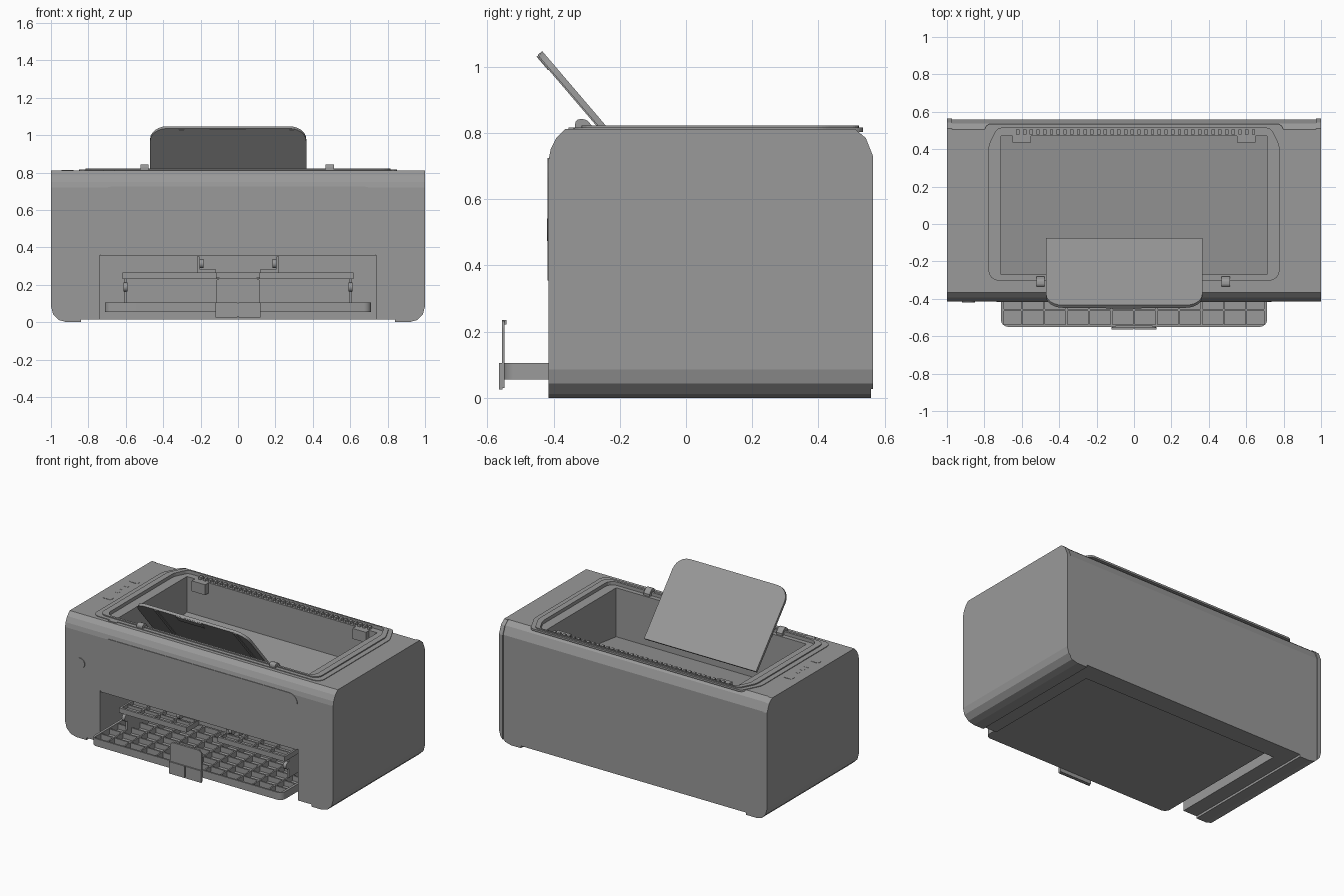
import bpy, bmesh, math
from mathutils import Vector, Matrix

if "Cube" in bpy.data.objects:
    bpy.data.objects.remove(bpy.data.objects["Cube"])

grey = bpy.data.materials.new("plain grey")
grey.use_nodes = True
colour = (0.32, 0.32, 0.32, 1)
grey.diffuse_color = colour
grey.node_tree.nodes["Principled BSDF"].inputs["Base Color"].default_value = colour


def make(name, bm):
    bmesh.ops.recalc_face_normals(bm, faces=bm.faces)
    mesh = bpy.data.meshes.new(name)
    bm.to_mesh(mesh)
    bm.free()
    mesh.materials.append(grey)
    ob = bpy.data.objects.new(name, mesh)
    bpy.context.collection.objects.link(ob)
    return ob


def rounded(corners, steps=6):
    """Corners are (a, b, radius); each radius becomes an arc-like bend."""
    out = []
    for i, (a, b, r) in enumerate(corners):
        p = Vector((a, b))
        if r == 0:
            out.append(p)
            continue
        before = (Vector(corners[i - 1][:2]) - p).normalized() * r
        after = (Vector(corners[(i + 1) % len(corners)][:2]) - p).normalized() * r
        for k in range(steps + 1):
            t = math.pi / 2 * k / steps
            out.append(p + before * (1 - math.sin(t)) + after * (1 - math.cos(t)))
    return out


def prism(name, pts, axis, lo, hi):
    """Extrude a closed outline along one axis."""
    place = {"x": lambda p, h: (h, p[0], p[1]),
             "y": lambda p, h: (p[0], h, p[1]),
             "z": lambda p, h: (p[0], p[1], h)}[axis]
    bm = bmesh.new()
    a = [bm.verts.new(place(p, lo)) for p in pts]
    b = [bm.verts.new(place(p, hi)) for p in pts]
    bm.faces.new(a)
    bm.faces.new(b)
    for i in range(len(a)):
        j = (i + 1) % len(a)
        bm.faces.new((a[i], a[j], b[j], b[i]))
    return make(name, bm)


def boxes(name, spans):
    """One object of several boxes, each (x0, x1, y0, y1, z0, z1)."""
    bm = bmesh.new()
    for x0, x1, y0, y1, z0, z1 in spans:
        m = Matrix.Translation(((x0 + x1) / 2, (y0 + y1) / 2, (z0 + z1) / 2))
        bmesh.ops.create_cube(bm, size=1, matrix=m @ Matrix.Diagonal((x1 - x0, y1 - y0, z1 - z0, 1)))
    return make(name, bm)


def both(spans):
    return spans + [(-x1, -x0, *rest) for x0, x1, *rest in spans]


def combine(ob, tool, op="DIFFERENCE"):
    mod = ob.modifiers.new("shape", "BOOLEAN")
    mod.operation, mod.solver, mod.object = op, "EXACT", tool
    bpy.context.view_layer.objects.active = ob
    bpy.ops.object.modifier_apply(modifier=mod.name)
    bpy.data.objects.remove(tool)


def smooth(ob, angle=30):
    bpy.ops.object.select_all(action="DESELECT")
    ob.select_set(True)
    bpy.context.view_layer.objects.active = ob
    bpy.ops.object.shade_smooth_by_angle(angle=math.radians(angle))


def shell(name, x0, x1, back):
    """Body slice between x0 and x1 with its rear face at the given y."""
    side = [(-0.415, 0), (back, 0), (back, 0.73), (back - 0.022, 0.785), (back - 0.055, 0.812),
            (-0.365, 0.812), (-0.392, 0.785), (-0.409, 0.75), (-0.415, 0.72)]
    ob = prism(name, side, "x", x0, x1)
    front = rounded([(-1, 0, 0.085), (1, 0, 0.085), (1, 1, 0), (-1, 1, 0)], 3)
    combine(ob, prism("front_outline", front, "y", -1, 1), "INTERSECT")
    return ob


def rim_outline(half, front, back, chamfer):
    return rounded([(-half, front, 0.05), (half, front, 0.05),
                    (half, back - 2 * chamfer, 0.02), (half - chamfer, back, 0.02),
                    (chamfer - half, back, 0.02), (-half, back - 2 * chamfer, 0.02)], 4)


def recess_cutter():
    return prism("recess_cutter", rim_outline(0.775, -0.3, 0.512, 0.045), "z", 0.8, 0.9)


# Casing with tub, front bay and raised underside, between two end caps
body = shell("casing", -0.972, 0.972, 0.559)
combine(body, boxes("underside_cutter", [(-0.84, 0.84, -1, 1, -0.1, 0.015)]))
combine(body, prism("tub_cutter", [(-0.27, 0.47), (0.47, 0.56), (0.47, 0.95), (-0.27, 0.95)],
                    "x", -0.71, 0.71))
combine(body, boxes("bay_cutter", [(-0.738, 0.738, -0.6, 0.43, -0.1, 0.36)]))
combine(body, recess_cutter())
shell("right_end_cap", -1, -0.972, 0.565)
shell("left_end_cap", 0.972, 1, 0.565)

# Stepped rim round the paper opening
for name, half, front, back, chamfer, top in (
        ("outer_rim", 0.85, -0.34, 0.535, 0.065, 0.816),
        ("inner_rim", 0.815, -0.315, 0.522, 0.055, 0.823)):
    rim = prism(name, rim_outline(half, front, back, chamfer), "z", 0.803, top)
    combine(rim, recess_cutter())

# Row of teeth, paper stops and hinge nubs
boxes("rear_teeth", [(-0.63 + i * 0.036, -0.612 + i * 0.036, 0.478, 0.505, 0.795, 0.816)
                     for i in range(36)])
boxes("paper_stops", both([(0.55, 0.65, 0.435, 0.475, 0.73, 0.8)]))
nub = rounded([(-0.335, 0.8, 0), (-0.28, 0.8, 0), (-0.28, 0.815, 0), (-0.3, 0.842, 0.012),
               (-0.335, 0.842, 0.015)], 3)
for side, x in (("right", -0.5), ("left", 0.49)):
    prism(side + "_hinge_nub", nub, "x", x - 0.022, x + 0.022)
boxes("rim_clip", [(-0.72, -0.66, -0.355, -0.335, 0.8, 0.816)])

# Tilted paper support, modelled upright and leaned forward
lean = Matrix.Translation((0, -0.08, 0.62)) @ Matrix.Rotation(math.radians(40.5), 4, "X")
sheet = prism("paper_support", rounded([(-0.47, 0, 0), (0.365, 0, 0), (0.365, 0.555, 0.09),
                                       (-0.47, 0.555, 0.09)]), "y", -0.01, 0.008)
ribs = boxes("support_ribs", [(-0.315, -0.29, -0.014, -0.008, 0.01, 0.548),
                              (0.275, 0.3, -0.014, -0.008, 0.01, 0.548),
                              (-0.15, 0.04, -0.016, -0.008, 0.5, 0.553)])
for ob in (sheet, ribs):
    ob.data.transform(lean)
smooth(sheet)

# Front door, power button and top keys
prism("front_door", rounded([(-0.735, 0.355, 0), (0.735, 0.355, 0), (0.735, 0.725, 0.06),
                             (-0.735, 0.725, 0.06)]), "y", -0.418, -0.405)
disc = [(-0.885 + 0.034 * math.cos(i * math.pi / 16), 0.508 + 0.034 * math.sin(i * math.pi / 16))
        for i in range(32)]
smooth(prism("power_button", disc, "y", -0.42, -0.4))
for i, y in enumerate((-0.08, 0.205)):
    key = rounded([(-0.945, y - 0.02, 0.015), (-0.88, y - 0.02, 0.015),
                   (-0.88, y + 0.02, 0.015), (-0.945, y + 0.02, 0.015)], 3)
    prism("top_key_%d" % (i + 1), key, "z", 0.8, 0.814)
boxes("top_lights", [(-0.93, -0.9, y - 0.008, y + 0.008, 0.8, 0.813) for y in (0.02, 0.07, 0.12)])

# Lower tray: shallow pan with a lattice of ribs
pan = prism("lower_tray", rounded([(-0.712, -0.55, 0.04), (0.712, -0.55, 0.04),
                                   (0.712, 0.425, 0), (-0.712, 0.425, 0)]), "z", 0.055, 0.105)
combine(pan, boxes("pan_cutter", [(-0.695, 0.695, -0.538, 0.415, 0.063, 0.2)]))
smooth(pan)
boxes("lower_tray_ribs",
      [(x * 0.12 - 0.005, x * 0.12 + 0.005, -0.54, 0.42, 0.06, 0.1) for x in range(-5, 6)]
      + [(-0.7, 0.7, y * 0.09 - 0.465, y * 0.09 - 0.455, 0.06, 0.098) for y in range(10)])

# Upper tray: raised lattice with a notch in the middle, on legs
boxes("upper_tray", both([
    (0.115, 0.618, -0.385, -0.37, 0.232, 0.266), (0.605, 0.618, -0.385, 0.42, 0.232, 0.266),
    (0.115, 0.128, -0.385, -0.25, 0.232, 0.266), (0, 0.618, -0.25, -0.24, 0.236, 0.266),
    (0.12, 0.61, -0.37, -0.24, 0.234, 0.24), (0, 0.61, -0.24, 0.42, 0.234, 0.24)]))
boxes("upper_tray_ribs",
      both([(x * 0.12, x * 0.12 + 0.01, -0.37, 0.42, 0.236, 0.262) for x in range(1, 5)])
      + both([(0.12, 0.61, y * 0.1 - 0.31, y * 0.1 - 0.3, 0.236, 0.26) for y in range(7)]))
boxes("upper_tray_legs", both([(0.595, 0.61, -0.33, 0.42, 0.1, 0.236)]))

# Paper guides and small rollers
boxes("paper_guides", both([(0.205, 0.218, -0.3, -0.05, 0.262, 0.352),
                            (0.12, 0.21, -0.3, -0.1, 0.262, 0.285)]))
for level, x, z in (("upper", 0.195, 0.313), ("lower", 0.602, 0.187)):
    wheel = [(-0.34 + 0.024 * math.cos(i * math.pi / 8), z + 0.024 * math.sin(i * math.pi / 8))
             for i in range(16)]
    for side, s in (("right", -1), ("left", 1)):
        smooth(prism("%s_%s_roller" % (side, level), wheel, "x", s * x - 0.011, s * x + 0.011))

# Sheet catcher standing on the front of the lower tray
prism("sheet_catcher", rounded([(-0.118, 0.06, 0), (0.118, 0.06, 0), (0.118, 0.233, 0.02),
                                (-0.118, 0.233, 0.02)], 4), "y", -0.556, -0.548)
boxes("catcher_lip", [(-0.1, 0.1, -0.556, -0.542, 0.222, 0.235)])
boxes("catcher_grip", both([(0.003, 0.12, -0.565, -0.554, 0.025, 0.105),
                            (0, 0.12, -0.558, -0.548, 0.03, 0.1)]))
